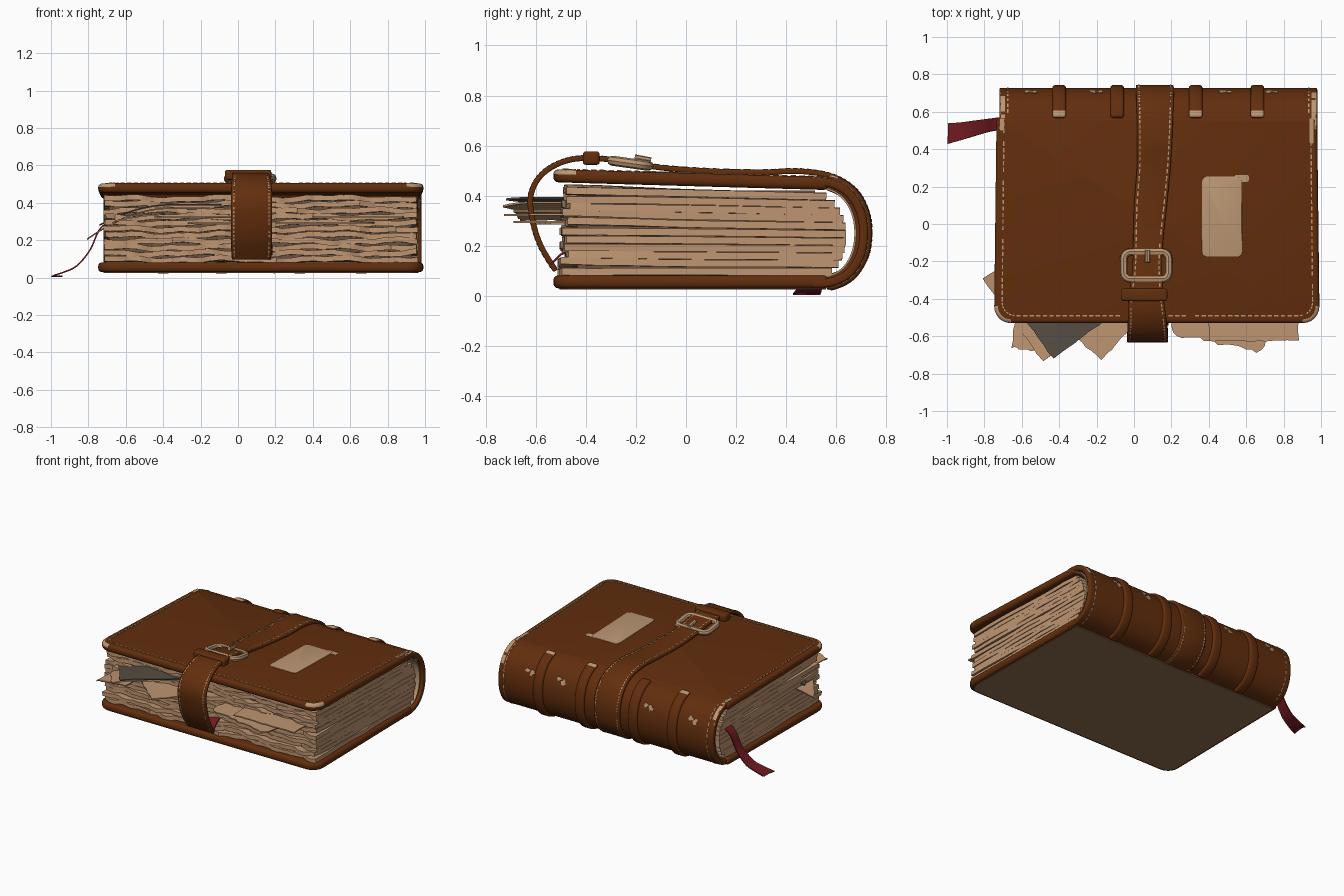
import bpy, bmesh, math, random
from mathutils import Vector, Matrix

random.seed(4)
if "Cube" in bpy.data.objects:
    bpy.data.objects.remove(bpy.data.objects["Cube"], do_unlink=True)


def material(name, *rgb):
    m = bpy.data.materials.new(name)
    m.use_nodes = True
    m.diffuse_color = (*rgb, 1)
    m.node_tree.nodes["Principled BSDF"].inputs["Base Color"].default_value = (*rgb, 1)
    return m


LEATHER = material("brown leather", 0.122, 0.027, 0.004)
STRAP = material("strap leather", 0.125, 0.028, 0.004)
PAGE = material("aged paper", 0.52, 0.3, 0.165)
WORN = material("worn tan", 0.5, 0.31, 0.175)
DARK = material("dark paper", 0.09, 0.075, 0.057)
GAP = material("page shadow", 0.14, 0.085, 0.05)
BASE = material("bottom board", 0.28, 0.155, 0.08)
RED = material("red ribbon", 0.16, 0.01, 0.015)


def finish(name, data, mat, thick=0, bevel=0, angle=40):
    """Link data (bmesh or curve) as an object, thicken, round and shade it."""
    if isinstance(data, bmesh.types.BMesh):
        me = bpy.data.meshes.new(name)
        bmesh.ops.recalc_face_normals(data, faces=data.faces[:])
        data.to_mesh(me)
        data.free()
        data = me
    ob = bpy.data.objects.new(name, data)
    data.materials.append(mat)
    bpy.context.collection.objects.link(ob)
    if thick:
        mod = ob.modifiers.new("thickness", 'SOLIDIFY')
        mod.thickness, mod.offset = thick, 0
    if bevel:
        mod = ob.modifiers.new("rounding", 'BEVEL')
        mod.width, mod.segments = bevel, 3
        mod.limit_method, mod.angle_limit = 'ANGLE', math.radians(45)
    bpy.ops.object.select_all(action='DESELECT')
    ob.select_set(True)
    bpy.context.view_layer.objects.active = ob
    bpy.ops.object.convert(target='MESH')
    bpy.ops.object.shade_smooth_by_angle(angle=math.radians(angle))
    return ob


def paint(ob, mat, rule):
    ob.data.materials.append(mat)
    for p in ob.data.polygons:
        if rule(p.center, p.normal):
            p.material_index = len(ob.data.materials) - 1


def smooth(pts, n=6):
    """Catmull-Rom resampling of points of any dimension."""
    out = []
    for i in range(len(pts) - 1):
        a, b, c, d = pts[max(i - 1, 0)], pts[i], pts[i + 1], pts[min(i + 2, len(pts) - 1)]
        for k in range(n):
            t = k / n
            out.append(tuple(q + t / 2 * (r - p + t * (2 * p - 5 * q + 4 * r - s + t * (3 * (q - r) + s - p)))
                             for p, q, r, s in zip(a, b, c, d)))
    return out + [pts[-1]]


def strip(name, path, axis, mat, thick, bevel=0, cols=(-1, 0, 1), notch=0):
    """Band along a path of (x, y, z, half width), spread along axis."""
    bm = bmesh.new()
    rows = [[bm.verts.new(Vector(p[:3]) + Vector(axis) * p[3] * c) for c in cols] for p in path]
    if notch:
        rows[-1][1].co.x += notch
    for a, b in zip(rows, rows[1:]):
        for i in range(len(cols) - 1):
            bm.faces.new((a[i], a[i + 1], b[i + 1], b[i]))
    return finish(name, bm, mat, thick, bevel)


def plate(name, x, y, z, radii, mat, ramp=0, bevel=0):
    """Slab with rounded corners, narrowing and (by ramp) dropping to the back."""
    bm = bmesh.new()
    rf, rb = radii
    corners = [(x[0] + rf, y[0] + rf, rf, 180), (x[1] - rf, y[0] + rf, rf, 270),
               (x[1] - rb, y[1] - rb, rb, 0), (x[0] + rb, y[1] - rb, rb, 90)]
    low, high = [], []
    for cx, cy, r, start in corners:
        for k in range(7):
            a = math.radians(start + 15 * k)
            px, py = cx + r * math.cos(a), cy + r * math.sin(a)
            px -= 0.014 * (py + 0.5) * (px - 0.125)
            for ring, h in ((low, z[0]), (high, z[1])):
                ring.append(bm.verts.new((px, py, h - ramp * (py + 0.5))))
    bm.faces.new(low)
    bm.faces.new(high)
    for i in range(len(low)):
        bm.faces.new((low[i - 1], low[i], high[i], high[i - 1]))
    return finish(name, bm, mat, 0, bevel)


def stitches(name, path):
    """Row of short thread dashes along a polyline, evenly spaced."""
    bm = bmesh.new()
    for a, b in zip(path, path[1:]):
        a, b = Vector(a), Vector(b)
        n = max(1, round((b - a).length / 0.035))
        rot = (b - a).to_track_quat('Y', 'Z').to_matrix().to_4x4()
        for k in range(n):
            if random.random() < 0.92:
                size = Matrix.Diagonal((0.007, (b - a).length / n * 0.65, 0.005, 1))
                bmesh.ops.create_cube(bm, size=1, matrix=Matrix.Translation(a.lerp(b, (k + 0.5) / n)) @ rot @ size)
    finish(name, bm, WORN)


def sheet(name, place, mat, thick, nx=60, ny=8):
    bm = bmesh.new()
    bmesh.ops.create_grid(bm, x_segments=nx, y_segments=ny, size=1)
    for v in bm.verts:
        v.co = place(v.co.x, v.co.y)
    finish(name, bm, mat, thick, angle=30)


# Boards
RAMP = 0.0285
top_z = lambda y: 0.505 - RAMP * (y + 0.5)
wear = lambda c, n: c.y < -0.43 and (c.x > 0.88 or c.x < -0.66) and 0.1 < n.z < 0.98
cover = plate("top_cover", (-0.748, 0.992), (-0.53, 0.57), (0.453, 0.505), (0.09, 0.02), LEATHER, RAMP, 0.026)
paint(cover, WORN, wear)
plate("bottom_cover", (-0.748, 0.992), (-0.53, 0.57), (0.03, 0.082), (0.09, 0.02), LEATHER, 0, 0.02)
plate("bottom_panel", (-0.72, 0.965), (-0.505, 0.56), (0.026, 0.033), (0.075, 0.02), BASE)
plate("title_label", (0.365, 0.58), (-0.175, 0.255), (0.5, 0.508), (0.025, 0.03), WORN, RAMP, 0.003)
plate("label_corner", (0.54, 0.62), (0.225, 0.262), (0.5, 0.507), (0.012, 0.012), WORN, RAMP)
plate("cover_wear_left", (0.95, 0.972), (0.43, 0.565), (0.5, 0.5065), (0.008, 0.004), WORN, RAMP)
plate("cover_wear_right", (-0.73, -0.706), (0.5, 0.565), (0.5, 0.5065), (0.008, 0.004), WORN, RAMP)

# Spine with raised bands
half_spine = [(0.5, 0.458), (0.58, 0.45), (0.65, 0.41), (0.695, 0.34), (0.71, 0.25),
              (0.695, 0.16), (0.65, 0.09), (0.58, 0.055), (0.5, 0.05)]
spine_path = smooth(half_spine, 5)
band = lambda x, half, path: [(x, y, z, half) for y, z in path]
spine = strip("spine", band(0.13, 0.85, spine_path), (1, 0, 0), LEATHER, 0.035, 0.01, (-1, -0.965, 0.965, 1))
paint(spine, WORN, lambda c, n: abs(c.x - 0.13) > 0.82 and c.z > 0.37 and abs(n.x) < 0.7 and random.random() < 0.75)
lining = [(0.5 + (y - 0.5) * 0.84, 0.253 + (z - 0.253) * 0.88) for y, z in spine_path]
strip("spine_lining", band(0.13, 0.835, lining), (1, 0, 0), WORN, 0.008)
for i, x in enumerate((-0.4, -0.09, 0.33, 0.66)):
    rib = strip(f"spine_band_{i}", band(x, 0.036, spine_path[4:-4]), (1, 0, 0), LEATHER, 0.066, 0.014)
    if i != 1:
        paint(rib, WORN, lambda c, n: 0.57 < c.y < 0.605 and c.z > 0.4 and n.z > 0.6)

# Worn spots on the spine
bm = bmesh.new()
(y0, z0), (y1, z1) = spine_path[14], spine_path[15]
out = Vector((0, z0 - z1, y1 - y0)).normalized()
turn = out.to_track_quat('Z', 'Y').to_matrix().to_4x4()
for x in (-0.55, -0.2, 0.49, 0.74):
    for shift in (-0.018, 0.014):
        spot = Vector((x + shift, y0, z0 + shift / 2)) + out * 0.0205
        for v in bmesh.ops.create_circle(bm, cap_ends=True, segments=9, radius=0.019)["verts"]:
            v.co = Matrix.Translation(spot) @ turn @ (v.co * random.uniform(0.5, 1.3))
finish("spine_wear", bm, WORN, 0.004)

# Page block
bm = bmesh.new()
bmesh.ops.create_cube(bm, size=1, matrix=Matrix.Translation((0.12, 0.04, 0.255)) @ Matrix.Diagonal((1.62, 0.95, 0.33, 1)))
finish("page_core", bm, GAP)
for i in range(11):
    zc = 0.098 + 0.0325 * i
    back = 0.48 + 0.16 * math.sqrt(max(0, 1 - ((zc - 0.25) / 0.2) ** 2))
    front = -0.478 + random.uniform(-0.018, 0.012)
    ph = random.uniform(0, 6)

    def place(u, v):
        x, y = 0.122 + 0.835 * u, front + (back - front) * (v + 1) / 2
        if v < -0.99:
            y += 0.011 * math.sin(13 * u + ph) + 0.007 * math.sin(37 * u + 2 * ph) + random.uniform(-0.004, 0.004)
        if abs(u) > 0.99:
            x += random.uniform(-0.006, 0.006)
        ripple = 0.006 * math.sin(9 * u + ph) + 0.004 * math.sin(23 * u + 2 * ph) + random.uniform(-0.002, 0.002)
        fade = max(0.15, -v)
        return x, y, zc - 0.028 * (v + 1) / 2 * (zc - 0.08) / 0.36 + ripple * fade

    sheet(f"page_bundle_{i}", place, PAGE, 0.0285)


# Loose sheets sticking out of the front
def loose(name, x, y, z, w, d, turn, mat, droop=0, rag=0.004):
    c, s = math.cos(math.radians(turn)), math.sin(math.radians(turn))

    def place(u, v):
        r = rag if max(abs(u), abs(v)) > 0.99 else 0
        a, b = w * u + random.uniform(-r, r), d * v + random.uniform(-r, r)
        px, py = x + a * c - b * s, y + a * s + b * c
        return px, py, z - droop * max(0, -0.35 - px) ** 2

    sheet(name, place, mat, 0.008, 16, 12)


loose("dark_sheet", -0.37, -0.345, 0.39, 0.27, 0.265, 36, DARK, 0.72)
loose("curled_sheet", -0.4, -0.335, 0.372, 0.305, 0.27, 36, PAGE, 0.8)
loose("left_sheet", -0.51, -0.4, 0.34, 0.12, 0.275, -5, PAGE, 0.4, 0.008)
loose("middle_sheet", -0.19, -0.42, 0.322, 0.22, 0.22, 48, PAGE)
loose("inner_sheet", -0.14, -0.36, 0.29, 0.15, 0.22, 12, PAGE)
loose("right_sheet", 0.64, -0.37, 0.325, 0.24, 0.255, 0, PAGE)
loose("torn_sheet", 0.49, -0.39, 0.295, 0.25, 0.25, -11, PAGE, 0, 0.012)

# Strap around the spine, over the top and down the front
strap_path = smooth([
    (0.11, 0.56, 0.035, 0.1), (0.11, 0.65, 0.068, 0.1), (0.11, 0.715, 0.15, 0.1), (0.11, 0.733, 0.25, 0.1),
    (0.112, 0.718, 0.345, 0.102), (0.112, 0.67, 0.425, 0.1), (0.112, 0.58, 0.478, 0.097), (0.11, 0.45, 0.498, 0.094),
    (0.105, 0.3, 0.493, 0.09), (0.088, 0.1, 0.498, 0.088), (0.075, -0.1, 0.512, 0.08), (0.07, -0.25, 0.538, 0.08),
    (0.065, -0.4, 0.55, 0.095), (0.07, -0.5, 0.532, 0.102), (0.072, -0.58, 0.48, 0.108), (0.072, -0.62, 0.4, 0.11),
    (0.072, -0.612, 0.3, 0.11), (0.072, -0.58, 0.2, 0.11), (0.072, -0.52, 0.1, 0.105)], 5)
strip("strap", strap_path, (1, 0, 0), STRAP, 0.022, 0.006)
for side, label in ((-1, "right"), (1, "left")):
    line = []
    for p, q in zip(strap_path, strap_path[1:]):
        out = Vector((0, q[2] - p[2], p[1] - q[1])).normalized()
        line.append(Vector((p[0] + side * (p[3] - 0.016), p[1], p[2])) + out * 0.01)
    stitches(f"strap_stitches_{label}", line)


# Buckle, prong and keeper
def rod(name, pts, radius, mat, closed):
    cu = bpy.data.curves.new(name, 'CURVE')
    cu.dimensions, cu.bevel_depth, cu.bevel_resolution, cu.use_fill_caps = '3D', radius, 2, True
    sp = cu.splines.new('POLY')
    sp.points.add(len(pts) - 1)
    for point, co in zip(sp.points, pts):
        point.co = (*co, 1)
    sp.use_cyclic_u = closed
    finish(name, cu, mat)


frame = []
for cx, cy, start in ((0.15, -0.185, 0), (-0.02, -0.185, 90), (-0.02, -0.26, 180), (0.15, -0.26, 270)):
    for k in range(5):
        a = math.radians(start + 22.5 * k)
        y = cy + 0.035 * math.sin(a)
        frame.append((cx + 0.035 * math.cos(a), y, 0.518 - 0.14 * (y + 0.14)))
rod("buckle_frame", frame, 0.02, WORN, True)
rod("buckle_prong", [(0.073, -0.14, 0.54), (0.073, -0.205, 0.552)], 0.013, WORN, False)
plate("strap_keeper", (-0.07, 0.178), (-0.412, -0.345), (0.523, 0.577), (0.015, 0.015), STRAP, 0, 0.012)

# Thread around the top cover and the spine ends
arc = [(-math.cos(math.radians(a)), -math.sin(math.radians(a))) for a in range(0, 91, 15)]
edge = [(-0.695, 0.55)] + [(-0.635 + 0.07 * c, -0.42 + 0.07 * s) for c, s in arc]
edge += [(0.885 - 0.07 * c, -0.42 + 0.07 * s) for c, s in reversed(arc)] + [(0.945, 0.55)]
stitches("cover_stitches", [(x, y, top_z(y) + 0.001) for x, y in edge])
for x, label in ((-0.675, "right"), (0.935, "left")):
    stitches(f"spine_stitches_{label}", [(x, 0.5 + (y - 0.5) * 1.085, 0.253 + (z - 0.253) * 1.085)
                                         for y, z in spine_path[5:-5:2]])

# Bookmark ribbon with a forked tail, and its end at the front
tail = smooth([(-0.62, 0.55, 0.32, 0.034), (-0.73, 0.535, 0.27, 0.034), (-0.79, 0.525, 0.15, 0.036),
               (-0.86, 0.51, 0.065, 0.042), (-0.93, 0.495, 0.03, 0.048), (-0.998, 0.483, 0.008, 0.055)])
strip("bookmark", tail, (0, 1, 0), RED, 0.008, notch=0.06)
strip("bookmark_end", [(0.14, -0.44, 0.19, 0.04), (0.145, -0.5, 0.165, 0.04), (0.15, -0.54, 0.125, 0.035)],
      (1, 0, 0), RED, 0.008)
